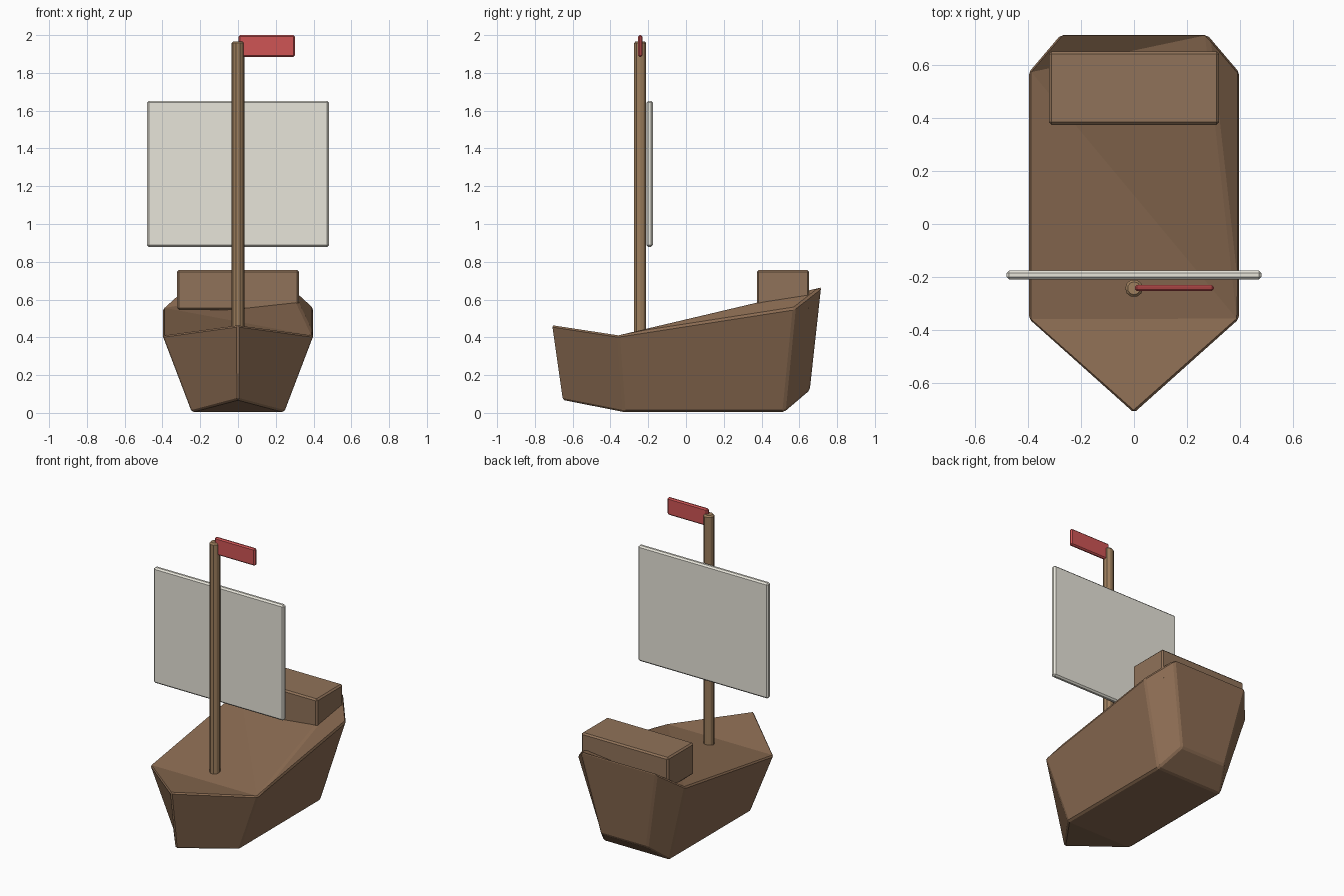
import bpy, bmesh
from math import radians

if "Cube" in bpy.data.objects:
    bpy.data.objects.remove(bpy.data.objects["Cube"])


def material(name, rgb):
    m = bpy.data.materials.new(name)
    m.diffuse_color = (*rgb, 1)
    m.use_nodes = True
    m.node_tree.nodes["Principled BSDF"].inputs["Base Color"].default_value = m.diffuse_color
    return m


HULL = material("hull_wood", (0.26, 0.15, 0.085))
CABIN = material("cabin_wood", (0.28, 0.17, 0.10))
POLE = material("mast_wood", (0.34, 0.21, 0.11))
CLOTH = material("sail_cloth", (0.80, 0.78, 0.70))
RED = material("flag_red", (0.62, 0.09, 0.09))


def finish(name, bm, mat, bevel):
    bmesh.ops.recalc_face_normals(bm, faces=bm.faces)
    me = bpy.data.meshes.new(name)
    bm.to_mesh(me)
    bm.free()
    me.materials.append(mat)
    ob = bpy.data.objects.new(name, me)
    bpy.context.collection.objects.link(ob)
    mod = ob.modifiers.new("soft_edges", 'BEVEL')
    mod.width = bevel
    mod.segments = 1
    mod.limit_method = 'ANGLE'
    mod.angle_limit = radians(35)
    return ob


def box(name, lo, hi, mat, bevel):
    bm = bmesh.new()
    bmesh.ops.create_cube(bm, size=1)
    for v in bm.verts:
        for i in range(3):
            v.co[i] = hi[i] if v.co[i] > 0 else lo[i]
    return finish(name, bm, mat, bevel)


# Hull: half outlines of deck and keel, bow to stern, mirrored into closed rings
deck = [(0, -0.715, 0.465), (0.4, -0.36, 0.41), (0.4, 0.575, 0.555), (0.28, 0.715, 0.665)]
keel = [(0, -0.66, 0.07), (0.245, -0.33, 0.005), (0.245, 0.52, 0.005), (0.17, 0.655, 0.12)]
bm = bmesh.new()


def ring(half):
    full = half + [(-x, y, z) for x, y, z in reversed(half[1:])]
    return [bm.verts.new(p) for p in full]


d, k = ring(deck), ring(keel)
n = len(d)
for i in range(n):
    j = (i + 1) % n
    bm.faces.new((k[i], k[j], d[j], d[i]))
# Deck is twisted, so its creases are set explicitly
for a, b, c in [(0, 1, 6), (1, 2, 3), (1, 3, 5), (1, 5, 6), (3, 4, 5)]:
    bm.faces.new((d[a], d[b], d[c]))
# Bottom: bow rise, flat run, stern rise
bm.faces.new((k[0], k[1], k[6]))
bm.faces.new((k[1], k[2], k[5], k[6]))
bm.faces.new((k[2], k[3], k[4], k[5]))
finish("hull", bm, HULL, 0.01)

# Stern cabin block
box("stern_cabin", (-0.322, 0.375, 0.545), (0.322, 0.652, 0.757), CABIN, 0.01)

# Mast
bm = bmesh.new()
bmesh.ops.create_cone(bm, cap_ends=True, segments=10, radius1=0.035, radius2=0.035, depth=1.59)
bmesh.ops.translate(bm, vec=(0, -0.243, 1.172), verts=bm.verts)
finish("mast", bm, POLE, 0.01)

# Square sail and pennant
box("sail", (-0.482, -0.21, 0.878), (0.482, -0.176, 1.652), CLOTH, 0.01)
box("flag", (0.003, -0.254, 1.885), (0.302, -0.23, 2.0), RED, 0.008)
